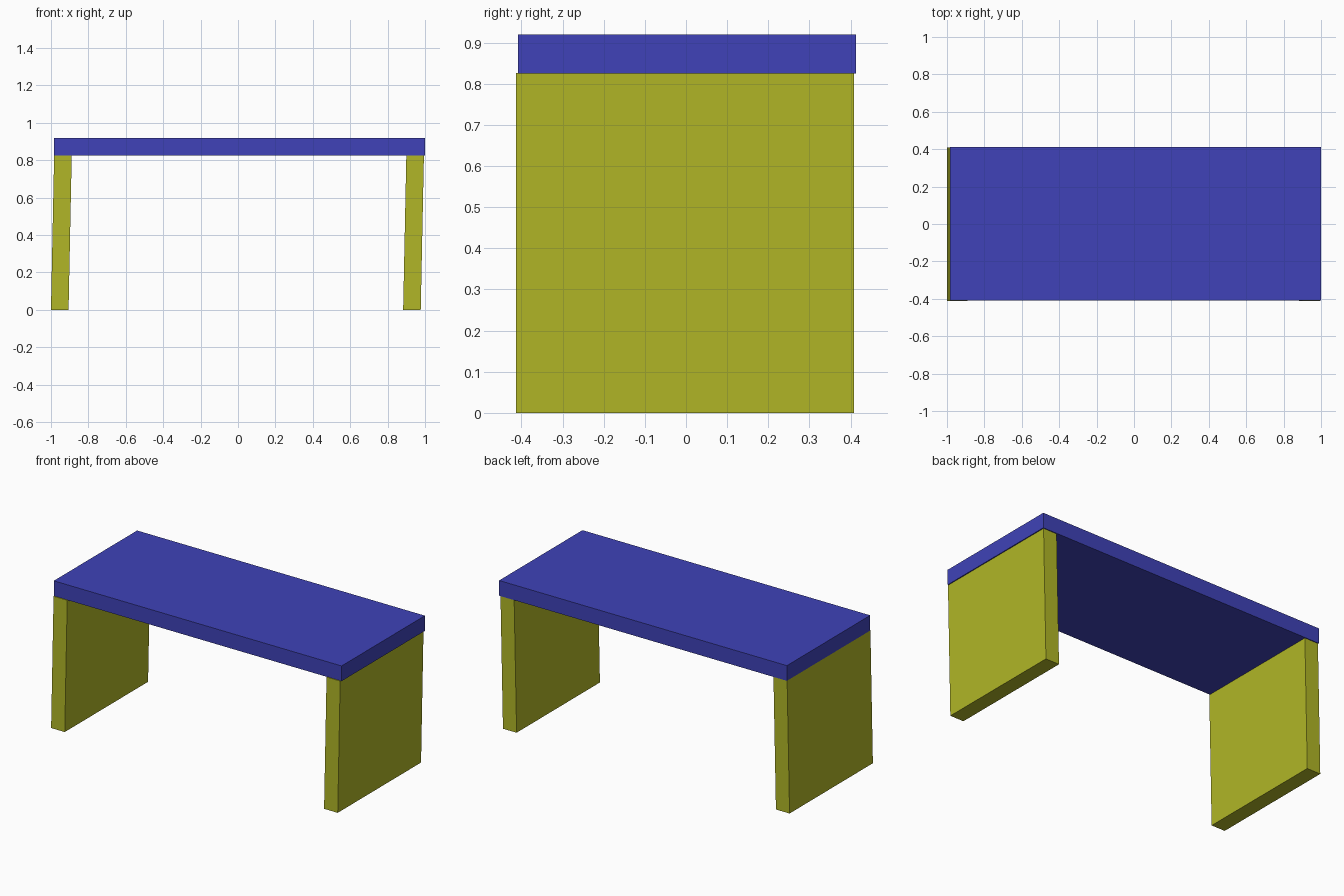
import bpy

if "Cube" in bpy.data.objects:
    bpy.data.objects.remove(bpy.data.objects["Cube"])


def material(name, color):
    mat = bpy.data.materials.new(name)
    mat.diffuse_color = color
    mat.use_nodes = True
    mat.node_tree.nodes["Principled BSDF"].inputs["Base Color"].default_value = mat.diffuse_color
    return mat


def slab(name, x_bottom, x_top, y, z, mat):
    """Six-sided board; its bottom and top x ranges may differ, giving a lean."""
    verts = [(px, py, pz)
             for xs, pz in ((x_bottom, z[0]), (x_top, z[1]))
             for px, py in ((xs[0], y[0]), (xs[1], y[0]), (xs[1], y[1]), (xs[0], y[1]))]
    sides = [(i, (i + 1) % 4, (i + 1) % 4 + 4, i + 4) for i in range(4)]
    mesh = bpy.data.meshes.new(name)
    mesh.from_pydata(verts, [], [(3, 2, 1, 0), (4, 5, 6, 7)] + sides)
    mesh.materials.append(mat)
    obj = bpy.data.objects.new(name, mesh)
    bpy.context.collection.objects.link(obj)
    return obj


blue = material("blue_paint", (0.05, 0.055, 0.48, 1))
yellow = material("yellow_paint", (0.44, 0.47, 0.02, 1))

# Table top
slab("table_top", (-0.985, 1.0), (-0.985, 1.0), (-0.408, 0.413), (0.825, 0.92), blue)

# Panel legs, both leaning slightly to the right
for name, x in (("left_leg", -1.0), ("right_leg", 0.883)):
    slab(name, (x, x + 0.094), (x + 0.017, x + 0.111), (-0.413, 0.408), (0.0, 0.826), yellow)
